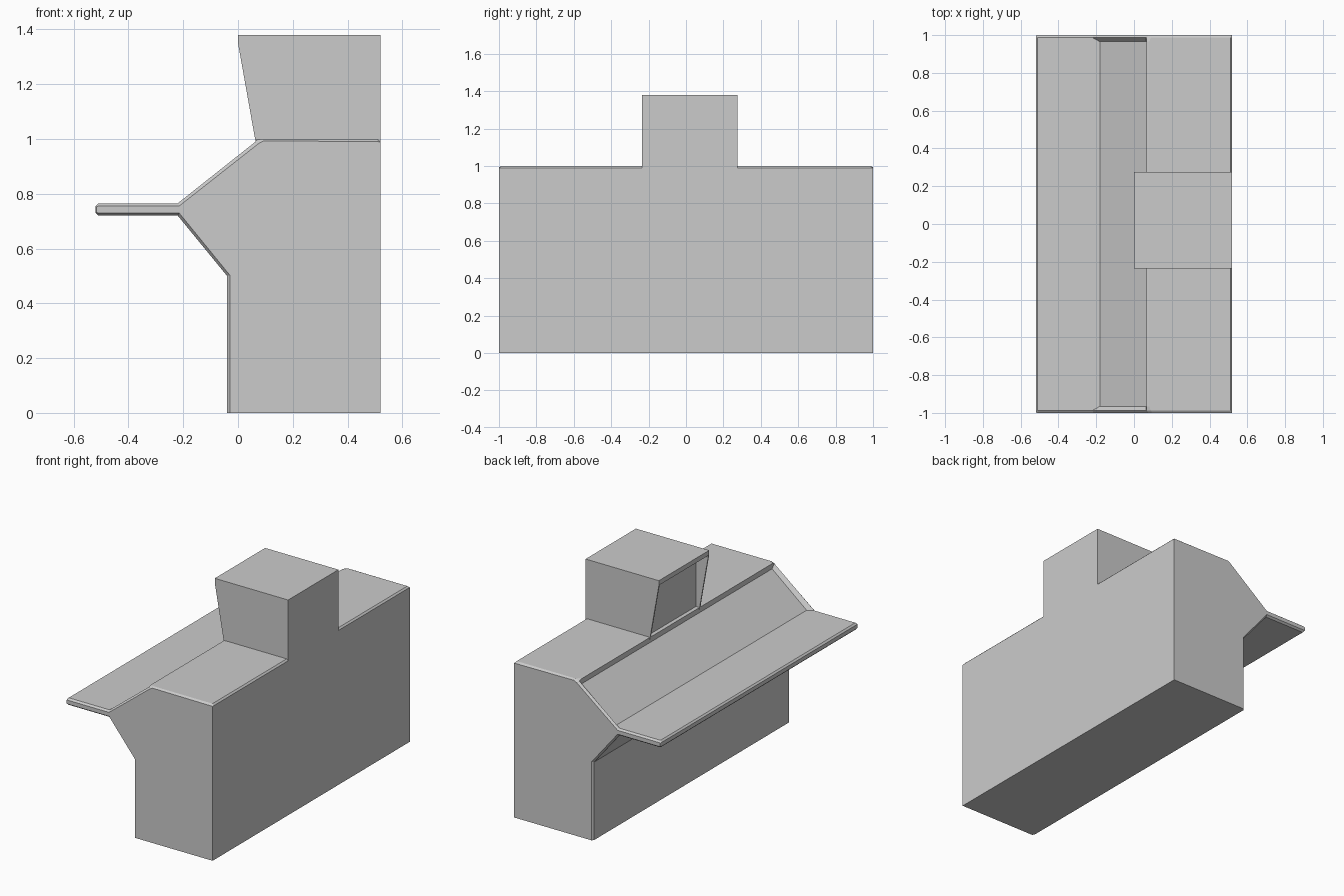
import bpy, bmesh

if "Cube" in bpy.data.objects:
    bpy.data.objects.remove(bpy.data.objects["Cube"])


def loft(name, sections):
    """Skin matching (x, z) outlines placed at successive y positions."""
    bm = bmesh.new()
    rings = [[bm.verts.new((x, y, z)) for x, z in pts] for y, pts in sections]
    for a, b in zip(rings, rings[1:]):
        for i in range(len(a)):
            j = (i + 1) % len(a)
            bm.faces.new((a[i], a[j], b[j], b[i]))
    bm.faces.new(rings[0])
    bm.faces.new(rings[-1])
    bmesh.ops.recalc_face_normals(bm, faces=bm.faces)
    mesh = bpy.data.meshes.new(name)
    bm.to_mesh(mesh)
    bm.free()
    obj = bpy.data.objects.new(name, mesh)
    bpy.context.collection.objects.link(obj)
    return obj


# Wall with ledge: full outline, and the slightly inset outline of the end faces
rim = [(-.04, 0), (.52, 0), (.52, .99), (.51, 1), (.09, 1), (.065, .993),
       (.064, .99), (-.22, .765), (-.51, .765), (-.52, .755), (-.52, .73),
       (-.51, .72), (-.22, .72), (-.04, .5)]
end = [(-.03, 0), (.52, 0), (.52, .989), (.51, .99), (.095, .993), (.075, .983),
       (.07, .979), (-.215, .755), (-.51, .755), (-.517, .752), (-.517, .732),
       (-.51, .73), (-.215, .73), (-.03, .503)]
# Between the end rims the sloping panel is sunken
sunken = list(rim)
sunken[4] = (.08, 1)
sunken[5] = (.065, .998)
sunken[6] = (.065, .965)
sunken[7] = (-.18, .765)

loft("wall", [(-1, end), (-.987, rim), (-.965, sunken),
              (.965, sunken), (.987, rim), (1, end)])

# Raised block with an overhanging top lip
Y0, Y1 = -.235, .275
block = [(.088, .99), (.52, .99), (.52, 1.38), (0, 1.38), (0, 1.35), (.088, 1.35)]
loft("raised_block", [(Y0, block), (Y1, block)])

# Thin slanted cheeks closing the sides under the lip
cheek = [(.065, .985), (.088, .985), (.088, 1.35), (0, 1.35)]
for side, y in (("front", Y0), ("back", Y1 - .008)):
    loft(side + "_cheek", [(y, cheek), (y + .008, cheek)])
